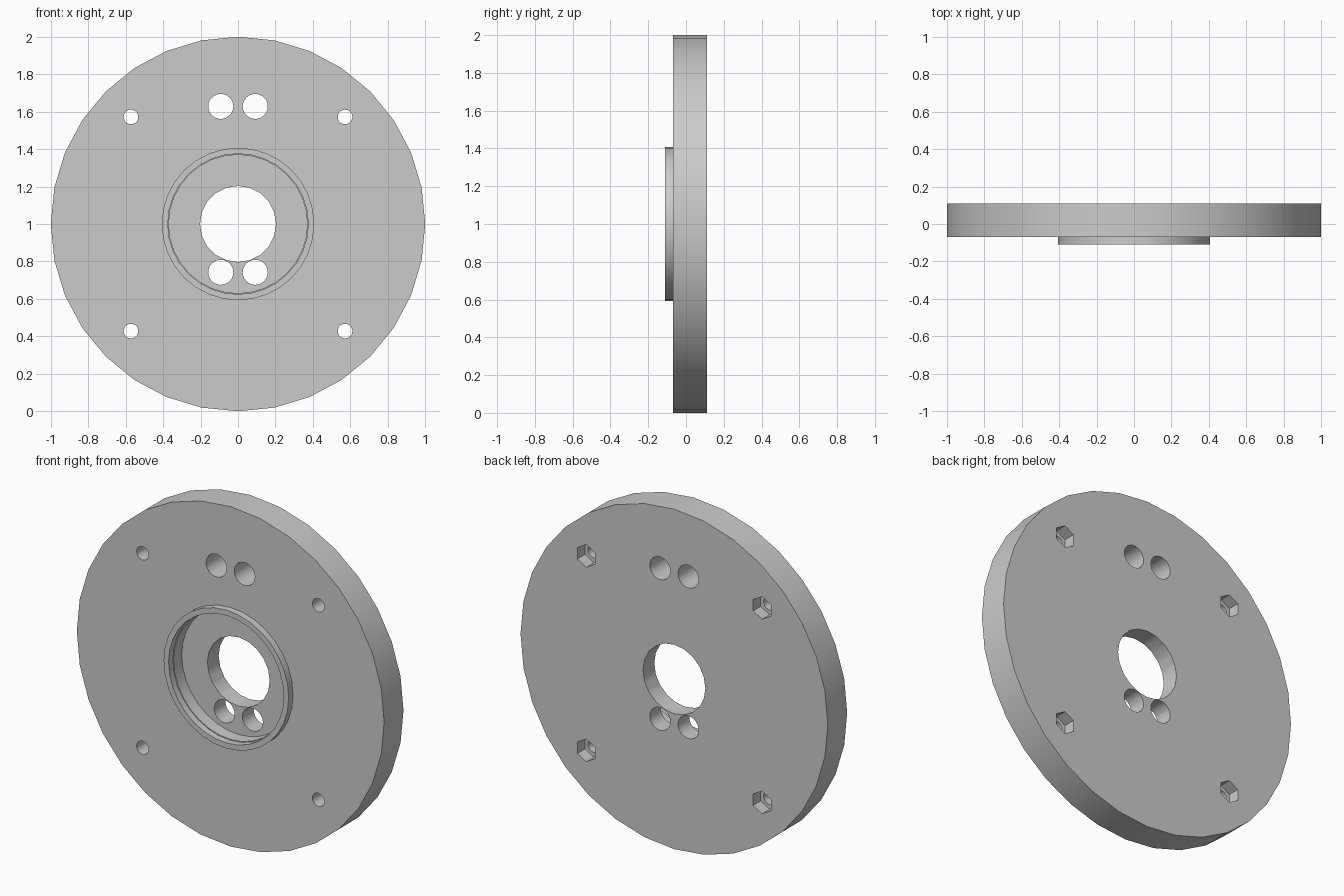
import bpy, bmesh, math
from mathutils import Matrix, Vector

old = bpy.data.objects.get("Cube")
if old:
    bpy.data.objects.remove(old, do_unlink=True)

grey = bpy.data.materials.new("plain_grey")
grey.use_nodes = True
colour = (0.6, 0.6, 0.6, 1)
grey.diffuse_color = colour
grey.node_tree.nodes["Principled BSDF"].inputs["Base Color"].default_value = colour

CENTRE_Z = 1.0
FRONT, BACK = -0.07, 0.11


def make_object(name, bm):
    bmesh.ops.recalc_face_normals(bm, faces=bm.faces)
    mesh = bpy.data.meshes.new(name)
    bm.to_mesh(mesh)
    bm.free()
    mesh.materials.append(grey)
    obj = bpy.data.objects.new(name, mesh)
    bpy.context.collection.objects.link(obj)
    return obj


def add_peg(bm, x, z, radius, sides, y0, y1):
    """Prism along y, with one corner pointing up."""
    place = Matrix.Translation((x, (y0 + y1) / 2, z)) @ Matrix.Rotation(math.pi / 2, 4, "X")
    bmesh.ops.create_cone(bm, cap_ends=True, segments=sides, radius1=radius,
                          radius2=radius, depth=y1 - y0, matrix=place)


def lathe(name, profile, sides):
    """Turn a closed (radius, y) profile around the y axis."""
    bm = bmesh.new()
    rings = []
    for i in range(sides):
        a = 2 * math.pi * i / sides
        rings.append([bm.verts.new((r * math.sin(a), y, CENTRE_Z + r * math.cos(a)))
                      for r, y in profile])
    n = len(profile)
    for i in range(sides):
        here, there = rings[i], rings[(i + 1) % sides]
        for j in range(n):
            k = (j + 1) % n
            bm.faces.new((here[j], here[k], there[k], there[j]))
    # Merge each flat annulus into as few faces as possible stays unnecessary
    return make_object(name, bm)


def cut(target, cutter):
    mod = target.modifiers.new("cut", "BOOLEAN")
    mod.operation = "DIFFERENCE"
    mod.solver = "EXACT"
    mod.object = cutter
    bpy.ops.object.select_all(action="DESELECT")
    target.select_set(True)
    bpy.context.view_layer.objects.active = target
    bpy.ops.object.modifier_apply(modifier=mod.name)
    bpy.data.objects.remove(cutter, do_unlink=True)


# Disc with raised front rim and round recess
disc = lathe("mounting_disc", [
    (0.15, BACK), (1.0, BACK), (1.0, FRONT), (0.407, FRONT), (0.407, -0.11),
    (0.375, -0.11), (0.375, FRONT), (0.37, FRONT), (0.37, 0.005), (0.15, 0.005)], 32)

# Through holes: centre bore, two pairs of cable holes, four screw holes
screws = [(sx * 0.572, CENTRE_Z + sz * 0.572) for sx in (-1, 1) for sz in (-1, 1)]
bm = bmesh.new()
add_peg(bm, 0, CENTRE_Z, 0.203, 20, -0.3, 0.3)
for x in (-0.092, 0.092):
    for z in (0.742, 1.628):
        add_peg(bm, x, z, 0.067, 24, -0.3, 0.3)
for x, z in screws:
    add_peg(bm, x, z, 0.039, 20, -0.3, 0.3)
cut(disc, make_object("hole_cutter", bm))

# Hexagonal nut pockets in the back
bm = bmesh.new()
for x, z in screws:
    add_peg(bm, x, z, 0.067, 6, 0.04, 0.3)
cut(disc, make_object("nut_pocket_cutter", bm))

bpy.ops.object.shade_smooth_by_angle(angle=math.radians(30))
